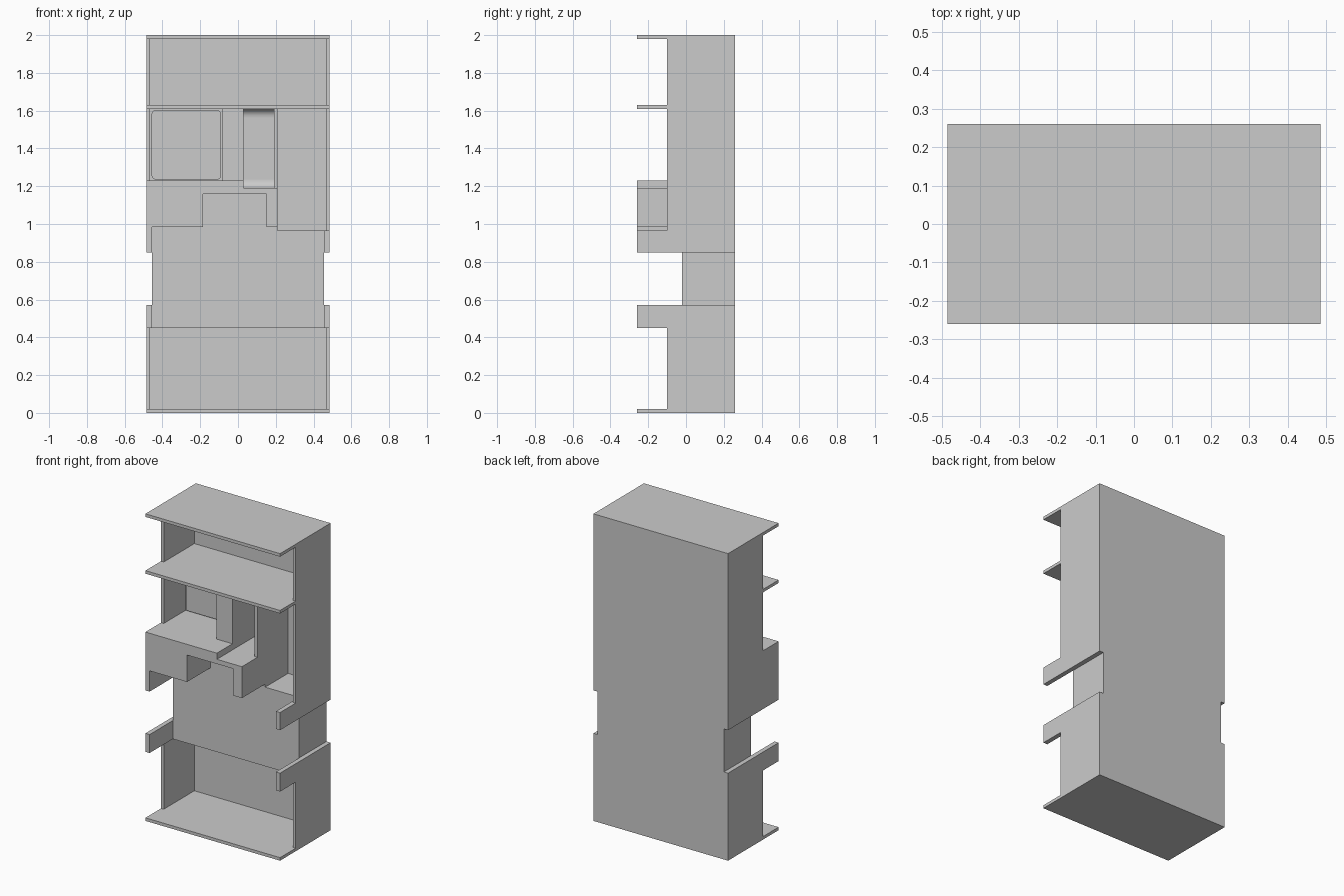
import bpy, bmesh
from math import sin, cos, pi
from mathutils import Vector

old = bpy.data.objects.get("Cube")
if old:
    bpy.data.objects.remove(old, do_unlink=True)

GREY = (0.6, 0.6, 0.6, 1)
mat = bpy.data.materials.new("plain grey")
mat.use_nodes = True
mat.diffuse_color = GREY
mat.node_tree.nodes["Principled BSDF"].inputs["Base Color"].default_value = GREY

# Shared dimensions
SIDE, FRONT, BACK = 0.485, -0.26, 0.26
WALL_IN, ARM_IN = 0.465, 0.455
RECESS, CORE, LINER = -0.10, -0.02, 0.215


def prism(name, points, axis, a, b):
    """Extrude a profile: XZ points along y, or YZ points along x."""
    bm = bmesh.new()
    if axis == "y":
        verts = [bm.verts.new((p, a, q)) for p, q in points]
        shift = Vector((0, b - a, 0))
    else:
        verts = [bm.verts.new((a, p, q)) for p, q in points]
        shift = Vector((b - a, 0, 0))
    face = bm.faces.new(verts)
    new = bmesh.ops.extrude_face_region(bm, geom=[face])["geom"]
    bmesh.ops.translate(bm, vec=shift,
                        verts=[g for g in new if isinstance(g, bmesh.types.BMVert)])
    bmesh.ops.recalc_face_normals(bm, faces=bm.faces)
    mesh = bpy.data.meshes.new(name)
    bm.to_mesh(mesh)
    bm.free()
    mesh.materials.append(mat)
    obj = bpy.data.objects.new(name, mesh)
    bpy.context.collection.objects.link(obj)
    return obj


def box(name, x0, x1, y0, y1, z0, z1):
    return prism(name, [(x0, z0), (x1, z0), (x1, z1), (x0, z1)], "y", y0, y1)


def side_box(name, sign, inner, y0, z0, z1):
    xs = sorted((sign * inner, sign * SIDE))
    return box(name, xs[0], xs[1], y0, BACK, z0, z1)


# Full-depth shelves
for name, z0, z1 in (("base_shelf", 0, 0.02), ("middle_shelf", 1.61, 1.63),
                     ("top_shelf", 1.98, 2)):
    box(name, -SIDE, SIDE, FRONT, BACK, z0, z1)

# Back panels, above and below the side grooves
box("lower_back", -SIDE, SIDE, LINER, BACK, 0, 0.57)
box("upper_back", -SIDE, SIDE, LINER, BACK, 0.85, 2)

# Side walls and the arms that reach forward
for side, sign, wall_bottom in (("left", 1, 0.965), ("right", -1, 1.23)):
    side_box(side + "_lower_wall", sign, WALL_IN, RECESS, 0.02, 0.45)
    side_box(side + "_lower_arm", sign, ARM_IN, FRONT, 0.45, 0.57)
    side_box(side + "_upper_arm", sign, ARM_IN, FRONT, 0.85, min(wall_bottom, 0.985))
    side_box(side + "_upper_wall", sign, WALL_IN, RECESS, wall_bottom, 1.98)

# Solid middle body
box("core", -ARM_IN, ARM_IN, CORE, BACK, 0.45, 0.965)
box("core_upper", -ARM_IN, 0.21, CORE, BACK, 0.965, 1.17)

# Overhanging console with a knee notch and a lowered step
prism("console", [(-SIDE, 0.985), (-0.185, 0.985), (-0.185, 1.16), (0.15, 1.16),
                  (0.15, 0.985), (0.21, 0.985), (0.21, 1.19), (0.03, 1.19),
                  (0.03, 1.23), (-SIDE, 1.23)], "y", FRONT, BACK)

# Dividers between the three upper bays
box("wide_divider", -0.085, 0.03, RECESS, BACK, 1.19, 1.61)
box("thin_divider", 0.19, 0.21, RECESS, BACK, 1.19, 1.61)

# Shallow bay with a rounded panel at its back
box("bay_back", -WALL_IN, -0.085, 0.125, BACK, 1.23, 1.61)
panel = box("bay_panel", -0.457, -0.09, 0.115, 0.15, 1.236, 1.602)
bm = bmesh.new()
bm.from_mesh(panel.data)
corners = [e for e in bm.edges if abs(e.verts[0].co.y - e.verts[1].co.y) > 0.01]
bmesh.ops.bevel(bm, geom=corners, offset=0.02, segments=5, profile=0.5, affect="EDGES")
bm.to_mesh(panel.data)
bm.free()

# Coved strips at the back of the narrow slot
R = 0.045
for name, z, up in (("slot_lower_cove", 1.19, 1), ("slot_upper_cove", 1.61, -1)):
    arc = [(LINER - R + R * sin(t * pi / 16), z + up * R * (1 - cos(t * pi / 16)))
           for t in range(9)]
    cove = prism(name, arc + [(LINER, z)], "x", 0.03, 0.19)
    bpy.ops.object.select_all(action="DESELECT")
    cove.select_set(True)
    bpy.context.view_layer.objects.active = cove
    bpy.ops.object.shade_smooth_by_angle()
